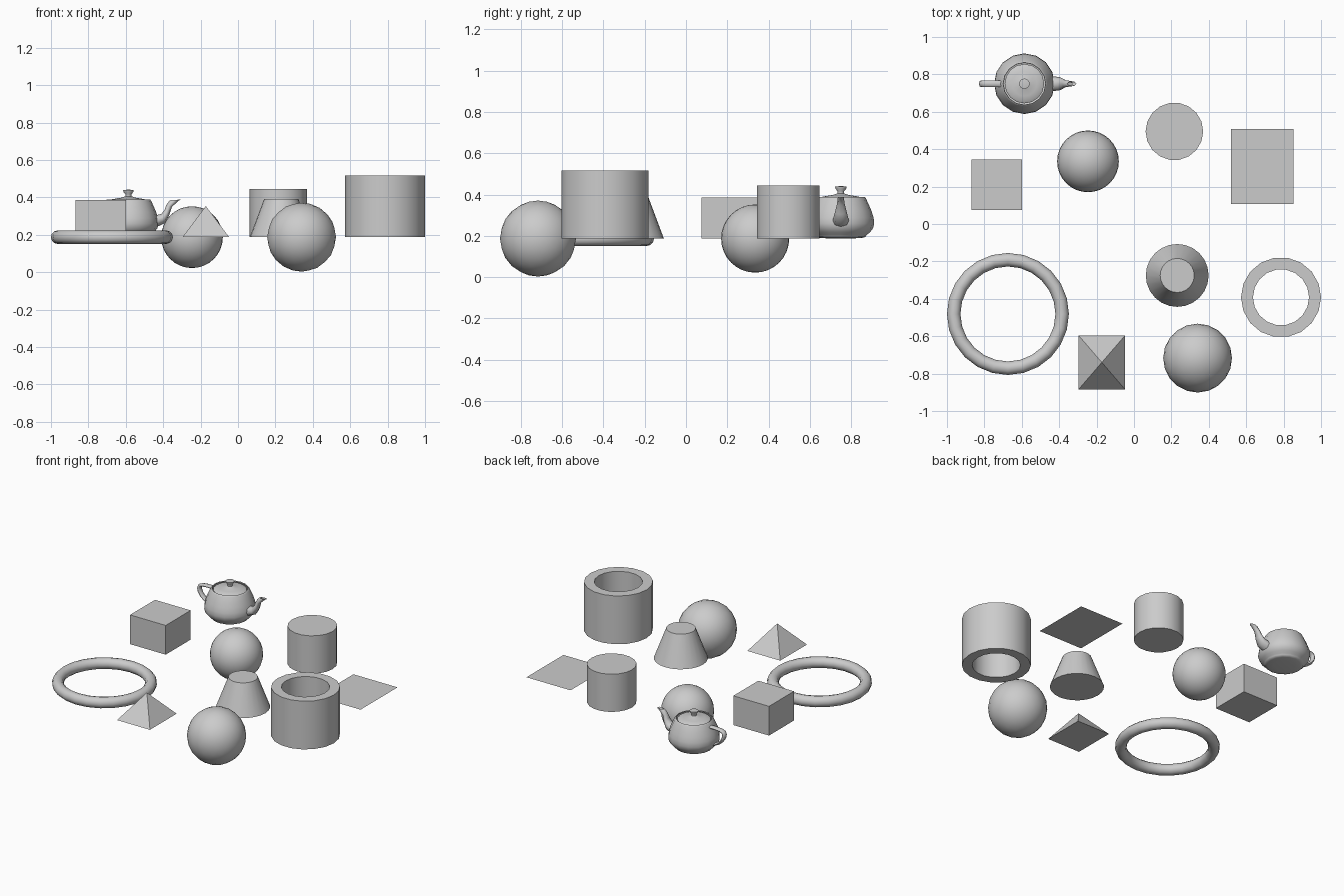
import bpy, bmesh, math
from mathutils import Matrix, Vector

if "Cube" in bpy.data.objects:
    bpy.data.objects.remove(bpy.data.objects["Cube"])

BASE = 0.187  # shared level of the resting plane


def finish(name, bm, loc, sharp=60):
    """Clean up, smooth shade with sharp creases, and link the object."""
    bmesh.ops.remove_doubles(bm, verts=bm.verts, dist=1e-5)
    bmesh.ops.recalc_face_normals(bm, faces=bm.faces)
    for f in bm.faces:
        f.smooth = True
    for e in bm.edges:
        e.smooth = e.calc_face_angle(0) < math.radians(sharp)
    me = bpy.data.meshes.new(name)
    bm.to_mesh(me)
    bm.free()
    ob = bpy.data.objects.new(name, me)
    ob.location = (loc[0], loc[1], BASE)
    bpy.context.collection.objects.link(ob)
    return ob


def skin(name, rings, loc, loop=False):
    """Skin closed rings of points with quads."""
    bm = bmesh.new()
    vs = [[bm.verts.new(p) for p in ring] for ring in rings]
    n = len(vs[0])
    for i in range(len(vs) if loop else len(vs) - 1):
        a, b = vs[i], vs[(i + 1) % len(vs)]
        for j in range(n):
            k = (j + 1) % n
            bm.faces.new((a[j], a[k], b[k], b[j]))
    return finish(name, bm, loc)


def lathe(name, profile, sides, loc, loop=False):
    """Revolve (radius, height) points around z."""
    ang = [math.tau * j / sides for j in range(sides)]
    return skin(name, [[(r * math.cos(a), r * math.sin(a), z) for a in ang]
                       for r, z in profile], loc, loop)


def bezier(ctrl, steps=4):
    """Sample chained cubic segments: control points 0-3, 3-6, ..."""
    out = [Vector(ctrl[0])]
    for s in range(0, len(ctrl) - 1, 3):
        a, b, c, d = (Vector(p) for p in ctrl[s:s + 4])
        for i in range(1, steps + 1):
            t = i / steps
            u = 1 - t
            out.append(a * u**3 + b * (3 * u * u * t) + c * (3 * u * t * t) + d * t**3)
    return out


def block(name, size, loc):
    bm = bmesh.new()
    bmesh.ops.create_cube(bm, size=1, matrix=Matrix.Translation((0, 0, size[2] / 2))
                          @ Matrix.Diagonal((*size, 1)))
    return finish(name, bm, loc)


# Box
block("box", (0.27, 0.27, 0.20), (-0.735, 0.21))

# Flat sheet
bm = bmesh.new()
bmesh.ops.create_grid(bm, x_segments=4, y_segments=4, size=0.5,
                      matrix=Matrix.Diagonal((0.334, 0.40, 1, 1)))
finish("flat_sheet", bm, (0.686, 0.307))

# Pyramid
bm = bmesh.new()
base = [bm.verts.new((x * 0.1245, y * 0.1445, 0))
        for x, y in ((-1, -1), (1, -1), (1, 1), (-1, 1))]
apex = bm.verts.new((0, 0, 0.166))
bm.faces.new(base)
for i in range(4):
    bm.faces.new((base[i], base[(i + 1) % 4], apex))
finish("pyramid", bm, (-0.172, -0.74))

# Balls, centred on the resting level
bm = bmesh.new()
bmesh.ops.create_uvsphere(bm, u_segments=32, v_segments=16, radius=0.165)
finish("small_ball", bm, (-0.246, 0.335))
bm = bmesh.new()
bmesh.ops.create_icosphere(bm, subdivisions=3, radius=0.184)
finish("large_ball", bm, (0.34, -0.717))

# Cylinder, truncated cone, tube and ring
lathe("cylinder", [(0, 0), (0.154, 0), (0.154, 0.258), (0, 0.258)], 18, (0.216, 0.495))
lathe("truncated_cone", [(0, 0), (0.168, 0), (0.091, 0.205), (0, 0.205)], 24, (0.231, -0.275))
lathe("tube", [(0.15, 0), (0.214, 0), (0.214, 0.33), (0.15, 0.33)], 18, (0.786, -0.392), loop=True)
circle = [math.tau * i / 12 for i in range(12)]
lathe("ring", [(0.29 + 0.036 * math.cos(a), 0.036 * math.sin(a)) for a in circle],
      24, (-0.674, -0.481), loop=True)

# Teapot: revolved body and lid
POT, S = (-0.586, 0.75), 0.081
body = [(1.4, 2.4), (1.3375, 2.53), (1.4375, 2.53), (1.5, 2.4), (1.75, 1.875), (2, 1.35),
        (2, 0.9), (2, 0.45), (1.5, 0.225), (1.5, 0.15), (1.5, 0.075), (1.425, 0), (0, 0)]
lid = [(0, 3.15), (0.8, 3.15), (0, 2.85), (0.2, 2.7), (0.4, 2.55), (1.3, 2.55), (1.3, 2.4)]
for name, ctrl in (("teapot_body", body), ("teapot_lid", lid)):
    lathe(name, [p * S for p in bezier(ctrl)], 16, POT)


def pipe(name, ctrl):
    """Sweep rows of (inner x, inner z, outer x, outer z, half width)."""
    rows = [[Vector(((r[0], 0, r[1]), (r[0], r[4], r[1]), (r[2], r[4], r[3]), (r[2], 0, r[3]))[k])
             for k in range(4)] for r in ctrl]
    columns = [bezier([row[k] for row in rows]) for k in range(4)]
    rings = []
    for section in zip(*columns):
        half = [p * S for p in bezier(section)]
        rings.append(half + [Vector((p.x, -p.y, p.z)) for p in half[-2:0:-1]])
    skin(name, rings, POT)


# Teapot handle and spout
pipe("teapot_handle", [
    (-1.6, 2.025, -1.5, 2.25, 0.3), (-2.3, 2.025, -2.5, 2.25, 0.3),
    (-2.7, 2.025, -3, 2.25, 0.3), (-2.7, 1.8, -3, 1.8, 0.3),
    (-2.7, 1.575, -3, 1.35, 0.3), (-2.5, 1.125, -2.65, 0.9375, 0.3),
    (-2, 0.9, -1.9, 0.6, 0.3)])
pipe("teapot_spout", [
    (1.7, 1.425, 1.7, 0.6, 0.66), (2.6, 1.425, 3.1, 0.825, 0.66),
    (2.3, 2.1, 2.4, 2.025, 0.25), (2.7, 2.4, 3.3, 2.4, 0.25),
    (2.8, 2.475, 3.525, 2.494, 0.25), (2.9, 2.475, 3.45, 2.5125, 0.15),
    (2.8, 2.4, 3.2, 2.4, 0.15)])
